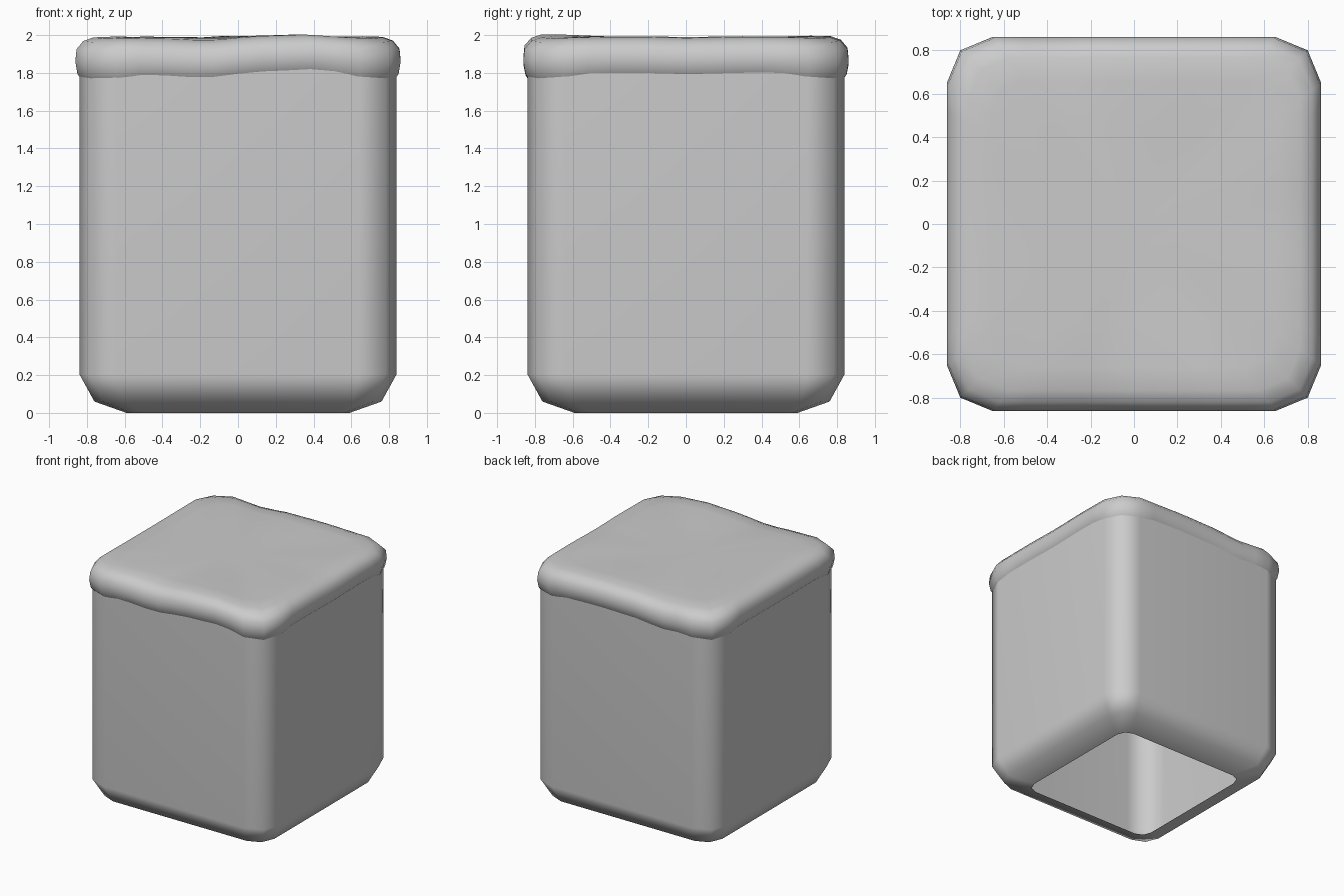
import bpy, bmesh

if "Cube" in bpy.data.objects:
    bpy.data.objects.remove(bpy.data.objects["Cube"])

# height waves along each side of the lid rim: (position, offset), positions run along +x or +y
WAVES = {
    "front": [(-0.66, -0.005), (-0.45, -0.01), (-0.2, -0.022), (0.15, 0.01), (0.4, 0.022), (0.66, 0.0)],
    "back": [(-0.66, 0.0), (-0.4, -0.02), (-0.1, 0.005), (0.2, 0.01), (0.66, 0.0)],
    "right": [(-0.66, 0.0), (-0.3, 0.003), (0.0, -0.004), (0.4, 0.004), (0.66, 0.0)],
    "left": [(-0.66, 0.0), (0.0, -0.003), (0.66, 0.0)],
}


def wave(side, t):
    pts = WAVES[side]
    t = max(pts[0][0], min(pts[-1][0], t))
    for (a, va), (b, vb) in zip(pts, pts[1:]):
        if t <= b:
            s = (t - a) / (b - a)
            s = s * s * (3 - 2 * s)
            return va + (vb - va) * s
    return pts[-1][1]


def outline(h, r, n):
    """Rounded square, counter-clockwise; each side has n spans and each corner one mid point."""
    k = h - r
    m = h - 0.293 * r
    out = []
    for side, (cx, cy) in (("front", (1, 0)), ("right", (0, 1)), ("back", (-1, 0)), ("left", (0, -1))):
        for i in range(n + 1):
            t = -k + 2 * k * i / n
            x, y = cx * t + cy * h, cy * t - cx * h
            out.append((x, y, side, x if cx else y))
        x, y = cx * m + cy * m, cy * m - cx * m
        out.append((x, y, "corner", 0))
    return out


def loft(name, rings, n, cap, waviness=0.0):
    """Join stacked rounded squares (half width, corner cut, height, wave strength)."""
    bm = bmesh.new()
    loops = []
    for h, r, z, w in rings:
        loop = []
        for x, y, side, t in outline(h, r, n):
            dz = -0.008 if side == "corner" else wave(side, t * 0.66 / (h - r))
            loop.append(bm.verts.new((x, y, z + dz * w * waviness)))
        loops.append(loop)
    for a, b in zip(loops, loops[1:]):
        for i in range(len(a)):
            j = (i + 1) % len(a)
            bm.faces.new((a[i], a[j], b[j], b[i]))
    if cap:
        bm.faces.new(loops[-1])
    me = bpy.data.meshes.new(name)
    for f in bm.faces:
        f.smooth = True
    bm.to_mesh(me)
    bm.free()
    ob = bpy.data.objects.new(name, me)
    bpy.context.collection.objects.link(ob)
    return ob


# hollow body, open underneath, with a rounded lower edge
body = loft("body", [
    (0.59, 0.09, 0.0, 0),
    (0.76, 0.15, 0.06, 0),
    (0.84, 0.20, 0.205, 0),
    (0.84, 0.20, 1.88, 0),
], 1, False)
mod = body.modifiers.new("even_shading", 'WEIGHTED_NORMAL')
mod.keep_sharp = True

# soft lid with a rolled, uneven rim
lid = loft("soft_lid", [
    (0.825, 0.20, 1.78, 1.0),
    (0.85, 0.205, 1.81, 1.0),
    (0.861, 0.21, 1.865, 1.0),
    (0.855, 0.21, 1.925, 0.9),
    (0.82, 0.20, 1.968, 0.8),
    (0.765, 0.19, 1.988, 0.7),
    (0.66, 0.16, 1.992, 0.5),
    (0.45, 0.11, 1.99, 0.2),
    (0.2, 0.05, 1.988, 0.0),
], 10, True, 1.0)

# heavier folds where the lid hangs over the four corners
for v in lid.data.vertices:
    if v.co.z < 1.89 and min(abs(v.co.x), abs(v.co.y)) > 0.58:
        v.co.z -= 0.02 * (1.89 - v.co.z) / 0.1
